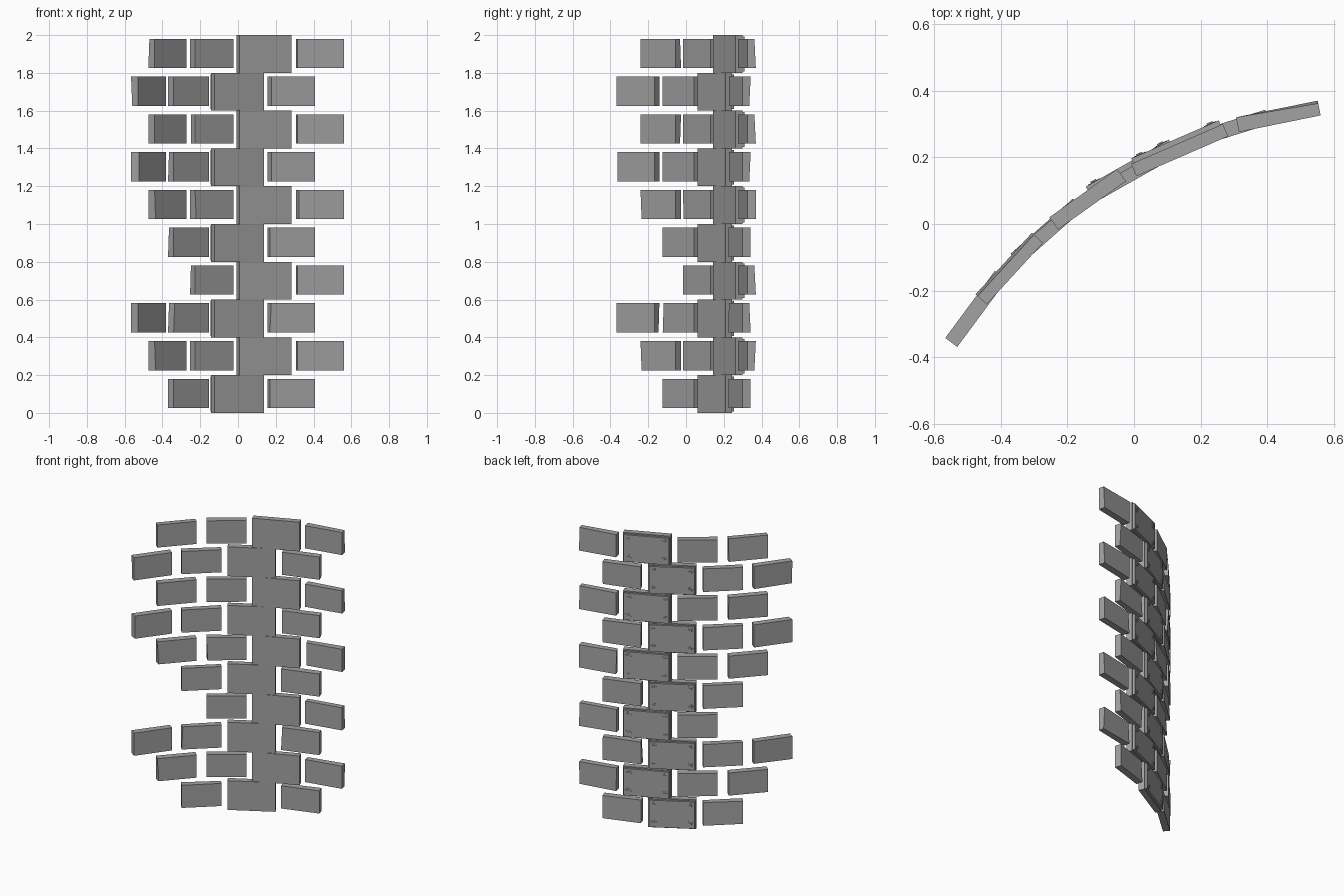
import bpy, bmesh, math, random
from mathutils import Matrix, Vector

if "Cube" in bpy.data.objects:
    bpy.data.objects.remove(bpy.data.objects["Cube"])
random.seed(4)


def material(name, value):
    m = bpy.data.materials.new(name)
    m.use_nodes = True
    colour = (value, value, value, 1)
    m.diffuse_color = colour
    m.node_tree.nodes["Principled BSDF"].inputs["Base Color"].default_value = colour
    return m


GREY = material("stone grey", 0.36)

RADIUS = 1.5
CENTRE = Vector((0.732, -1.147, 0))
ROW = 0.2


def add_box(bm, size, centre):
    mat = Matrix.Translation(centre) @ Matrix.Diagonal((*size, 1))
    return bmesh.ops.create_cube(bm, size=1, matrix=mat)["verts"]


def add_disc(bm, x, z, y0, y1, radius, sides):
    mat = Matrix.Translation((x, (y0 + y1) / 2, z)) @ Matrix.Rotation(math.pi / 2, 4, "X")
    bmesh.ops.create_cone(bm, cap_ends=True, segments=sides, radius1=radius,
                          radius2=radius, depth=y1 - y0, matrix=mat)


def place(bm, name, degrees, z):
    """Stand a part on the arc; its local +y points out of the curve."""
    mesh = bpy.data.meshes.new(name)
    bm.to_mesh(mesh)
    bm.free()
    mesh.materials.append(GREY)
    ob = bpy.data.objects.new(name, mesh)
    a = math.radians(degrees)
    ob.location = CENTRE + Vector((-math.sin(a) * RADIUS, math.cos(a) * RADIUS, z))
    ob.rotation_euler.z = a
    bpy.context.collection.objects.link(ob)


# Slightly uneven brick
def brick(name, degrees, z):
    bm = bmesh.new()
    for v in add_box(bm, (0.25, 0.045, 0.155), (0, 0, 0)):
        if v.co.y > 0:
            v.co.y -= random.choice((0, 0, 0.008))
        elif v.co.x < 0:
            v.co.x += random.choice((0, 0, 0.008))
    place(bm, name, degrees, z)


# Backing slab with a raised rear plate and four corner bolts
def plate(name, degrees, z):
    bm = bmesh.new()
    add_box(bm, (0.3, 0.04, ROW), (0, -0.0075, 0))
    add_box(bm, (0.286, 0.015, 0.184), (0, 0.02, 0))
    for x in (-0.115, 0.115):
        for zz in (-0.062, 0.062):
            add_disc(bm, x, zz, 0.025, 0.029, 0.02, 16)
            add_disc(bm, x, zz, 0.027, 0.033, 0.011, 6)
    place(bm, name, degrees, z)


# Staggered courses, with some outer bricks left out
for row in range(10):
    shift = 0 if row % 2 else 6
    z = ROW * (row + 0.5)
    plate("bolted_plate_%d" % row, 23.5 + shift, z)
    brick("left_brick_%d" % row, 11.5 + shift, z + 0.003)
    brick("right_inner_brick_%d" % row, 35.5 + shift, z + 0.003)
    if row not in (0, 3, 4):
        brick("right_outer_brick_%d" % row, 47.5 + shift, z + 0.003)
